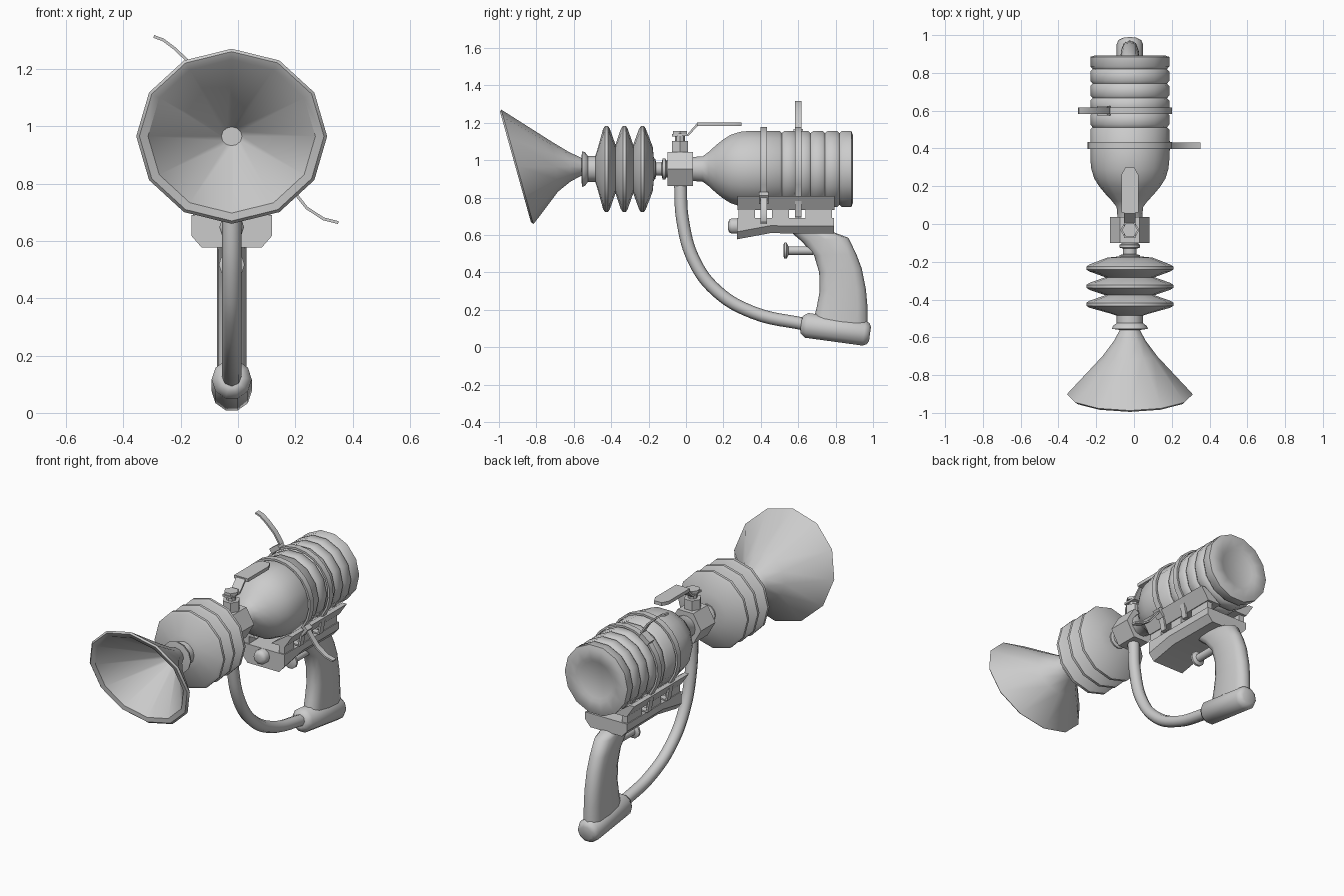
import bpy, bmesh, math
from mathutils import Vector

if "Cube" in bpy.data.objects:
    bpy.data.objects.remove(bpy.data.objects["Cube"])

CX, CZ = -0.022, 0.953            # main axis of the barrel
grey = bpy.data.materials.new("grey")
grey.diffuse_color = (0.6, 0.6, 0.6, 1)
grey.use_nodes = True
grey.node_tree.nodes["Principled BSDF"].inputs["Base Color"].default_value = grey.diffuse_color


def finish(name, bm, angle=35):
    bmesh.ops.recalc_face_normals(bm, faces=bm.faces)
    me = bpy.data.meshes.new(name)
    bm.to_mesh(me)
    bm.free()
    ob = bpy.data.objects.new(name, me)
    bpy.context.collection.objects.link(ob)
    me.materials.append(grey)
    bpy.ops.object.select_all(action='DESELECT')
    ob.select_set(True)
    bpy.context.view_layer.objects.active = ob
    bpy.ops.object.shade_smooth_by_angle(angle=math.radians(angle))
    return ob


def loft(name, rings, angle=35):
    """Skin a list of equal-length point rings and cap both ends."""
    bm = bmesh.new()
    vs = [[bm.verts.new(p) for p in r] for r in rings]
    n = len(vs[0])
    for a, b in zip(vs, vs[1:]):
        for i in range(n):
            j = (i + 1) % n
            bm.faces.new((a[i], a[j], b[j], b[i]))
    bm.faces.new(vs[0])
    bm.faces.new(vs[-1])
    return finish(name, bm, angle)


def turned(name, profile, start, axis, n=12, angle=35):
    """Lathe (distance, radius) pairs along an axis from a start point."""
    axis = Vector(axis).normalized()
    u = Vector((1, 0, 0))
    v = axis.cross(u)
    rings = []
    for d, r in profile:
        c = Vector(start) + axis * d
        rings.append([c + r * (math.cos(t) * u + math.sin(t) * v)
                      for t in (2 * math.pi * i / n for i in range(n))])
    return loft(name, rings, angle)


def along_y(name, profile, n=12, angle=35):
    return turned(name, profile, (CX, 0, CZ), (0, 1, 0), n, angle)


def prism(name, outline, axis, lo, hi):
    """Extrude a 2D outline: axis 'y' uses (x, z), axis 'x' uses (y, z), axis 'z' uses (x, y)."""
    place = {'y': lambda a, b, t: (CX + a, t, b),
             'x': lambda a, b, t: (CX + t, a, b),
             'z': lambda a, b, t: (CX + a, b, t)}[axis]
    return loft(name, [[place(a, b, t) for a, b in outline] for t in (lo, hi)])


def box(name, x0, x1, y0, y1, z0, z1):
    return prism(name, [(x0, z0), (x1, z0), (x1, z1), (x0, z1)], 'y', y0, y1)


def ribbon(name, path, axis, lo, hi, thick):
    """Bent strip of constant thickness."""
    pts = [Vector(p) for p in path]
    left, right = [], []
    for i, p in enumerate(pts):
        d = (pts[min(i + 1, len(pts) - 1)] - pts[max(i - 1, 0)]).normalized()
        nrm = Vector((-d.y, d.x)) * thick / 2
        left.append(p + nrm)
        right.append(p - nrm)
    return prism(name, left + right[::-1], axis, lo, hi)


# Flared horn with a slanted mouth
rings = []
for y, r, slant in [(-.555, .05, 0), (-.62, .085, .05), (-.70, .145, .12), (-.89, .323, .28),
                    (-.902, .333, .28), (-.912, .322, .28), (-.905, .292, .28), (-.58, .036, 0)]:
    ring = []
    for i in range(12):
        t = math.tau * i / 12
        dz = r * .917 * math.sin(t)
        ring.append((CX + r * math.cos(t), y - slant * dz, .965 + dz))
    rings.append(ring)
loft("horn", rings)

# Collar, bellows and necks
along_y("collar", [(-.56, .06), (-.555, .095), (-.54, .09), (-.525, .07), (-.47, .07)])
bellows = [(-.485, .07), (-.475, .10)]
for c in (-.425, -.33, -.233):
    bellows += [(c - .018, .215), (c - .008, .23), (c + .008, .23), (c + .018, .215), (c + .048, .13)]
bellows[-1] = (-.178, .12)
along_y("bellows", bellows + [(-.172, .06)], angle=40)
along_y("front_neck", [(-.18, .055), (-.165, .055), (-.16, .036), (-.13, .036),
                       (-.125, .055), (-.11, .055), (-.105, .045), (-.095, .045)])

# Hexagonal valve block with stem and lever
along_y("valve_block", [(-.1, .104), (.037, .104)], n=6)
turned("valve_base", [(0, .05), (.062, .05)], (CX, -.032, 1.04), (0, 0, 1), 6)
turned("valve_stem", [(0, .026), (.10, .026)], (CX, -.032, 1.04), (0, 0, 1), 8)
turned("valve_nut", [(0, .042), (.015, .042)], (CX, -.032, 1.14), (0, 0, 1), 6)
ribbon("lever_arm", [(-.075, 1.134), (.01, 1.134), (.06, 1.19), (.10, 1.193)], 'x', -.03, .03, .012)
lever = [(-.045, .06), (.045, .06), (.045, .26), (.025, .298), (-.025, .298), (-.045, .26)]
prism("lever_handle", lever, 'z', 1.182, 1.202)

# Ribbed bottle
bottle = [(.03, .065), (.09, .07), (.12, .093), (.16, .13), (.20, .163), (.24, .188),
          (.29, .204), (.34, .209), (.50, .209), (.512, .197)]
for k in range(5):
    y = .515 + k * .077
    bottle += [(y + .012, .209), (y + .062, .209), (y + .074, .197)]
bottle[-1:] = [(.887, .200), (.893, .185), (.893, .13), (.882, .11)]
along_y("bottle", bottle, n=14, angle=50)


# Cradle below the bottle
def section(y, b):
    pts = [(-.105, b), (.105, b), (.14, b + .04), (.14, .69), (-.14, .69), (-.14, b + .04)]
    return [(CX + x, y, z) for x, z in pts]


loft("cradle_body", [section(.272, .577), section(.45, .61), section(.79, .607)])
for s in (-1, 1):
    side = "right" if s > 0 else "left"
    prism("cradle_wing_" + side, [(s * .05, .735), (s * .14, .735), (s * .19, .81), (s * .16, .81)],
          'y', .275, .795)
    for i, (y0, y1) in enumerate([(.28, .37), (.46, .55), (.64, .78)]):
        box(f"cradle_post_{side}_{i}", s * .10, s * .135, y0, y1, .685, .74)
turned("cradle_knob", [(0, .02), (.006, .036), (.02, .043), (.055, .043)],
       (CX, .225, .648), (0, 1, 0), 10, 60)


# Straps with buckles and loose tails
for name, y in (("front", .415), ("rear", .6)):
    arc = [(.219 * math.cos(t), CZ + .219 * math.sin(t))
           for t in (math.radians(-38 + 256 * i / 16) for i in range(17))]
    path = [(.10, .70), (.15, .70)] + arc + [(-.15, .70), (-.10, .70)]
    ribbon(name + "_strap", path, 'y', y - .018, y + .018, .012)
ribbon("front_strap_tail", [(.19, .81), (.222, .765), (.262, .715), (.32, .677), (.372, .664)],
       'y', .398, .432, .01)
ribbon("rear_strap_tail", [(-.11, 1.165), (-.15, 1.225), (-.20, 1.272), (-.24, 1.302), (-.272, 1.313)],
       'y', .583, .617, .01)
ribbon("front_buckle", [(.165, .775), (.20, .82)], 'y', .39, .44, .03)
ribbon("rear_buckle", [(-.165, 1.115), (-.11, 1.155)], 'y', .575, .625, .03)

# Grip lofted between its front and back edges
rings = []
for f, b, w in [((.55, .625), (.79, .615), .05), ((.62, .565), (.868, .585), .052),
                ((.685, .49), (.91, .50), .052), ((.712, .40), (.94, .42), .052),
                ((.715, .30), (.962, .31), .052), ((.70, .22), (.97, .22), .052),
                ((.68, .14), (.972, .12), .052)]:
    f, b = Vector(f), Vector(b)
    ring = []
    for i in range(12):
        t = math.tau * i / 12
        c, s = math.cos(t), math.sin(t)
        p = (f + b) / 2 + (b - f) / 2 * math.copysign(abs(c) ** .7, c)
        ring.append((CX + w * math.copysign(abs(s) ** .7, s), p.x, p.y))
    rings.append(ring)
loft("grip", rings, 50)
turned("grip_foot", [(0, .035), (.004, .05), (.03, .07), (.34, .07), (.362, .06), (.372, .04)],
       (CX, .615, .121), (0, .991, -.135), 10, 40)

# Trigger
turned("trigger", [(0, .03), (.006, .045), (.018, .045), (.028, .024), (.16, .024)],
       (CX, .52, .517), (0, 1, 0), 10, 40)

# Hose from valve block to grip foot
cu = bpy.data.curves.new("hose", 'CURVE')
cu.dimensions = '3D'
cu.bevel_depth, cu.bevel_resolution, cu.resolution_u = .034, 2, 6
sp = cu.splines.new('BEZIER')
path = [(-.03, .88), (-.018, .68), (.045, .46), (.165, .30), (.36, .185), (.64, .122)]
sp.bezier_points.add(len(path) - 1)
for bp, (y, z) in zip(sp.bezier_points, path):
    bp.co = (CX, y, z)
    bp.handle_left_type = bp.handle_right_type = 'AUTO'
hose = bpy.data.objects.new("hose", cu)
bpy.context.collection.objects.link(hose)
cu.materials.append(grey)
